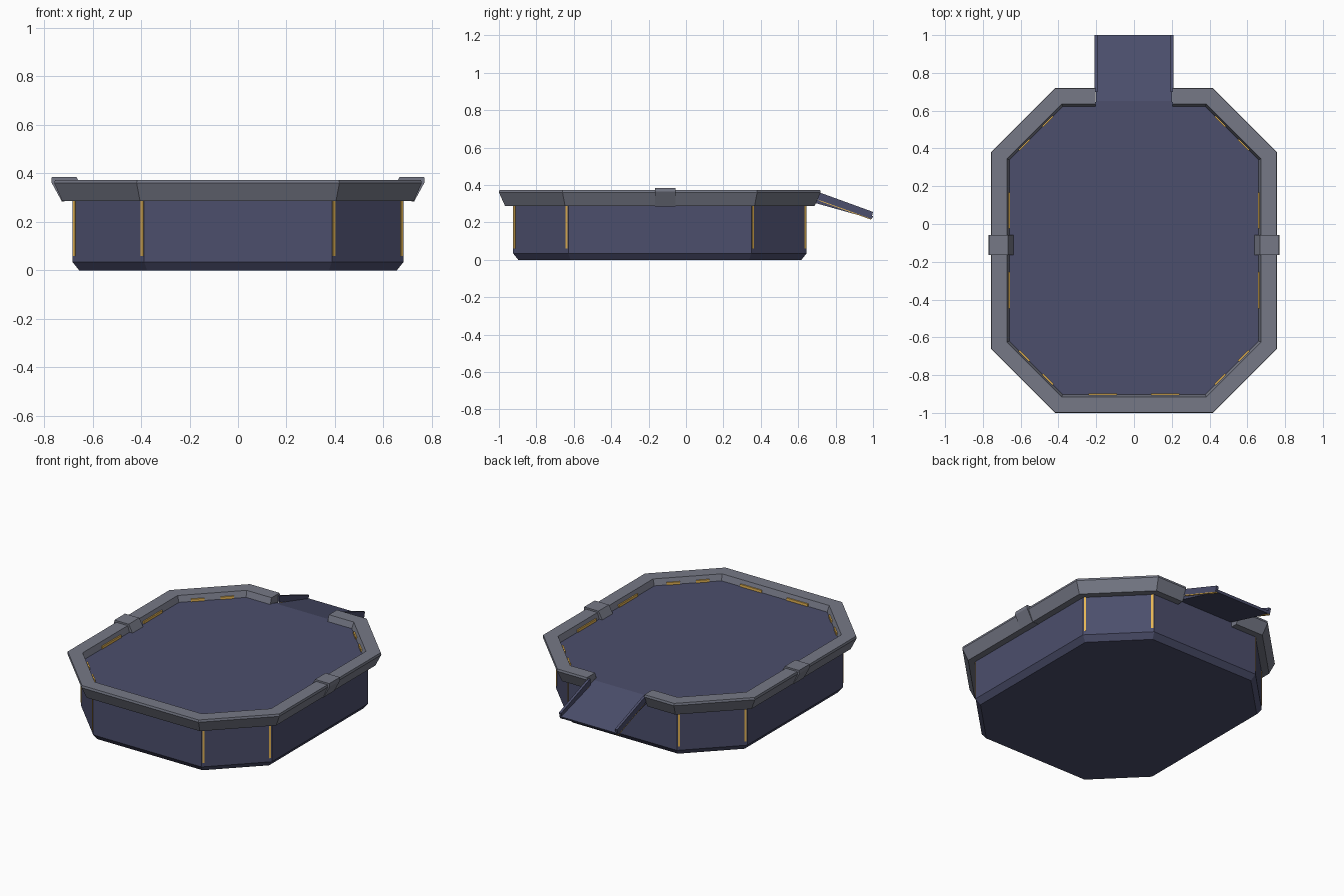
import bpy, bmesh, math
from mathutils import Vector

if "Cube" in bpy.data.objects:
    bpy.data.objects.remove(bpy.data.objects["Cube"])

CY, HX, HY, CH = -0.14, 0.683, 0.785, 0.296   # body octagon


def material(name, col):
    m = bpy.data.materials.new(name)
    m.diffuse_color = (*col, 1)
    m.use_nodes = True
    m.node_tree.nodes["Principled BSDF"].inputs["Base Color"].default_value = m.diffuse_color
    return m


HULL = material("slate blue", (0.072, 0.077, 0.150))
RIM = material("grey", (0.180, 0.190, 0.240))
GOLD = material("amber", (0.80, 0.47, 0.09))


def make(name, verts, faces, mat):
    me = bpy.data.meshes.new(name)
    me.from_pydata([tuple(v) for v in verts], [], faces)
    me.materials.append(mat)
    bm = bmesh.new()
    bm.from_mesh(me)
    bmesh.ops.recalc_face_normals(bm, faces=bm.faces)
    bm.to_mesh(me)
    bm.free()
    ob = bpy.data.objects.new(name, me)
    bpy.context.collection.objects.link(ob)
    return ob


def octagon(d):
    """Body outline pushed outward by d, from back right, clockwise."""
    hx, hy = HX + d, HY + d
    c = CH + d * (2 - math.sqrt(2))
    q = [(hx - c, hy), (hx, hy - c)]
    pts = q + [(x, -y) for x, y in q[::-1]]
    pts += [(-x, y) for x, y in pts[::-1]]
    return [(x, y + CY) for x, y in pts]


def loft(name, rings, mat, closed):
    """Skin equal rings of points and cap both ends; closed = rings are loops."""
    n = len(rings[0])
    verts = [v for r in rings for v in r]
    faces = [(k * n + i, k * n + (i + 1) % n, (k + 1) * n + (i + 1) % n, (k + 1) * n + i)
             for k in range(len(rings) - 1) for i in range(n)]
    faces += [tuple(range(n)), tuple(range((len(rings) - 1) * n, len(rings) * n))]
    return make(name, verts, faces, mat)


def prism(name, profile, axis, a, b, mat):
    """Extrude a 2D profile (u, z) along x or y."""
    put = (lambda u, z, t: (t, u, z)) if axis == "x" else (lambda u, z, t: (u, t, z))
    return loft(name, [[put(u, z, t) for u, z in profile] for t in (a, b)], mat, True)


# Hull with bevelled foot; its top is the floor
FLOOR = 0.335
loft("hull", [[(x, y, z) for x, y in octagon(d)]
              for d, z in ((-0.028, 0), (0, 0.035), (0, FLOOR))], HULL, True)

# Flared rim, swept around the octagon and left open at the ramp
GAP = 0.205
rim_profile = [(-0.012, 0.287), (0.042, 0.287), (0.075, 0.36), (0.072, 0.374),
               (-0.010, 0.374), (-0.024, FLOOR - 0.003)]
paths = []
for d, z in rim_profile:
    yb = CY + HY + d
    paths.append([(x, y, z) for x, y in [(GAP, yb)] + octagon(d) + [(-GAP, yb)]])
loft("rim", [list(s) for s in zip(*paths)], RIM, True)

# Clamps across the rim on both sides
clamp = [(0.655, 0.287), (0.727, 0.285), (0.770, 0.364), (0.768, 0.385),
         (0.666, 0.385), (0.638, FLOOR)]
for s, side in ((1, "right"), (-1, "left")):
    prism("clamp_" + side, [(s * u, z) for u, z in clamp], "y", -0.165, -0.057, RIM)

# Boarding ramp with raised side rails and amber underside trims
deck = [(0.640, FLOOR), (0.652, FLOOR), (1.0, 0.233), (0.993, 0.219), (0.640, 0.318)]
prism("ramp_deck", deck, "x", -0.20, 0.20, HULL)
rail = [(0.700, 0.362), (0.720, 0.358), (1.0, 0.256), (0.990, 0.219), (0.700, 0.324)]
trim = [(0.715, 0.320), (0.990, 0.220), (0.988, 0.215), (0.713, 0.315)]
for s, side in ((1, "right"), (-1, "left")):
    prism("ramp_rail_" + side, rail, "x", s * 0.192, s * 0.208, HULL)
    prism("ramp_trim_" + side, trim, "x", s * 0.192, s * 0.208, GOLD)


def plate(name, p, q, t0, t1, z0, z1, out):
    """Thin upright plate on the wall line p-q between fractions t0 and t1."""
    p, q = Vector(p), Vector(q)
    e = (q - p).normalized()
    n = Vector((-e.y, e.x)) * out
    a, b = p.lerp(q, t0), p.lerp(q, t1)
    base = [a - n, b - n, b + n, a + n]
    loft(name, [[(v.x, v.y, z) for v in base] for z in (z0, z1)], GOLD, True)


# Amber light strips at both ends of each corner panel
body = octagon(0)
for i in (0, 2, 4, 6):
    for t in (0.012, 0.958):
        plate("corner_strip", body[i], body[i + 1], t, t + 0.03, 0.06, 0.287, 0.003)

# Amber lights along the inside of the rim
inner = octagon(-0.0235)
for i in range(7):
    for t in (0.18, 0.62):
        plate("inner_light", inner[i], inner[(i + 1) % 8], t, t + 0.2,
              FLOOR - 0.002, FLOOR + 0.016, 0.004)
